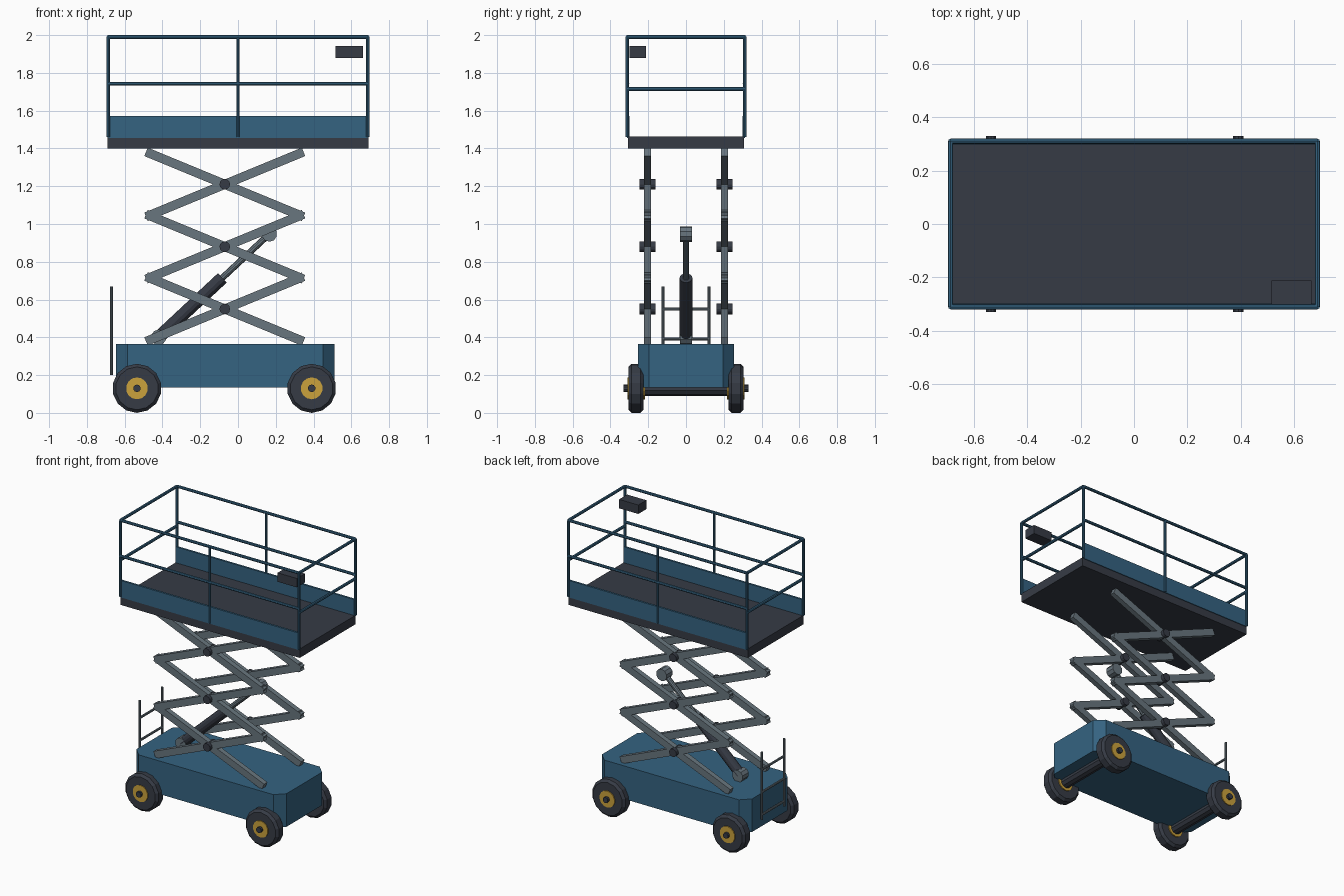
import bpy, bmesh, math
from mathutils import Vector

cube = bpy.data.objects.get("Cube")
if cube:
    bpy.data.objects.remove(cube, do_unlink=True)


def material(name, rgb):
    m = bpy.data.materials.new(name)
    m.use_nodes = True
    m.diffuse_color = (*rgb, 1)
    m.node_tree.nodes["Principled BSDF"].inputs["Base Color"].default_value = (*rgb, 1)
    return m


BLUE = material("blue paint", (0.035, 0.125, 0.22))
DARK = material("charcoal", (0.037, 0.044, 0.06))
STEEL = material("grey steel", (0.14, 0.18, 0.21))
YELLOW = material("yellow hub", (0.6, 0.36, 0.045))


def finish(bm, name, mat):
    bmesh.ops.recalc_face_normals(bm, faces=bm.faces)
    me = bpy.data.meshes.new(name)
    bm.to_mesh(me)
    bm.free()
    me.materials.append(mat)
    ob = bpy.data.objects.new(name, me)
    bpy.context.collection.objects.link(ob)
    return ob


def box(name, lo, hi, mat):
    lo, hi = Vector(lo), Vector(hi)
    bm = bmesh.new()
    bmesh.ops.create_cube(bm, size=1)
    for v in bm.verts:
        v.co = (lo + hi) / 2 + v.co * (hi - lo)
    return finish(bm, name, mat)


def rod(name, a, b, radius, mat, sides=8):
    """Round bar between two points."""
    a, b = Vector(a), Vector(b)
    bm = bmesh.new()
    bmesh.ops.create_cone(bm, cap_ends=True, segments=sides, radius1=radius,
                          radius2=radius, depth=(b - a).length)
    turn = (b - a).to_track_quat('Z', 'Y')
    for v in bm.verts:
        v.co = turn @ v.co + (a + b) / 2
    return finish(bm, name, mat)


def bevel(ob, width, angle=40):
    m = ob.modifiers.new("bevel", 'BEVEL')
    m.width, m.segments = width, 1
    m.limit_method, m.angle_limit = 'ANGLE', math.radians(angle)


# Chassis with cut vertical corners
X0, X1, Y, C = -0.645, 0.51, 0.255, 0.06
outline = [(X0 + C, -Y), (X1 - C, -Y), (X1, C - Y), (X1, Y - C),
           (X1 - C, Y), (X0 + C, Y), (X0, Y - C), (X0, C - Y)]
bm = bmesh.new()
base = bm.faces.new([bm.verts.new((x, y, 0.135)) for x, y in outline])
top = bmesh.ops.extrude_face_region(bm, geom=[base])["geom"]
bmesh.ops.translate(bm, vec=(0, 0, 0.23),
                    verts=[g for g in top if isinstance(g, bmesh.types.BMVert)])
finish(bm, "chassis", BLUE)

# Wheels and axles
WZ = 0.13
for end, x in (("rear", -0.535), ("front", 0.39)):
    rod(end + "_axle", (x, -0.23, WZ), (x, 0.23, WZ), 0.04, DARK, 10)
    for side, s in (("left", 1), ("right", -1)):
        tag = f"{end}_{side}_"
        tyre = rod(tag + "tyre", (x, s * 0.225, WZ), (x, s * 0.305, WZ), 0.13, DARK, 14)
        bevel(tyre, 0.016)
        rod(tag + "hub", (x, s * 0.218, WZ), (x, s * 0.311, WZ), 0.058, YELLOW, 14)
        rod(tag + "hub_cap", (x, s * 0.3, WZ), (x, s * 0.33, WZ), 0.02, DARK, 10)

# Scissor stack: three crossed pairs on each side
CX, SLOPE, HALF, HW = -0.07, math.atan2(0.165, 0.4), 0.451, 0.024
for side, s in (("left", 1), ("right", -1)):
    y = s * 0.204
    for level in range(3):
        z = 0.55 + 0.33 * level
        for lean, t in (("rising", -1), ("falling", 1)):
            arm = box(f"{side}_{lean}_arm_{level + 1}", (-HALF, -0.018, -HW),
                      (HALF, 0.018, HW), STEEL)
            arm.location = (CX, y, z)
            arm.rotation_euler.y = t * SLOPE
        rod(f"{side}_pivot_{level + 1}", (CX, y - 0.042, z), (CX, y + 0.042, z),
            0.028, DARK, 12)

# Lifting ram
low, high = Vector((-0.42, 0, 0.4)), Vector((0.166, 0, 0.947))
mid = low.lerp(high, 0.575)
rod("ram_barrel", low, mid, 0.034, DARK, 12)
rod("ram_rod", mid, high, 0.017, STEEL, 10)
for name, p in (("ram_lower_eye", low), ("ram_upper_eye", high)):
    rod(name, p - Vector((0, 0.033, 0)), p + Vector((0, 0.033, 0)), 0.041, STEEL, 10)

# Rear ladder
LX = -0.67
for side, s in (("left", 1), ("right", -1)):
    rod(side + "_ladder_post", (LX, s * 0.122, 0.2), (LX, s * 0.122, 0.67), 0.008, STEEL)
for i in range(3):
    z = 0.235 + 0.157 * i
    rod(f"ladder_rung_{i + 1}", (LX, -0.122, z), (LX, 0.122, z), 0.008, STEEL)

# Platform deck and toe boards
box("platform_deck", (-0.69, -0.307, 1.4), (0.69, 0.307, 1.462), DARK)
RX, RY, R = 0.686, 0.31, 0.01
for side, s in (("left", 1), ("right", -1)):
    box(side + "_toe_board", (-0.685, s * 0.305 - 0.007, 1.455),
        (0.685, s * 0.305 + 0.007, 1.573), BLUE)
    # Guard rails along the long sides
    rod(side + "_top_rail", (-RX, s * RY, 1.99), (RX, s * RY, 1.99), R, BLUE)
    rod(side + "_mid_rail", (-RX, s * RY, 1.742), (RX, s * RY, 1.742), R, BLUE)
    for name, x in (("rear", -RX), ("middle", 0), ("front", RX)):
        rod(f"{side}_{name}_post", (x, s * RY, 1.46), (x, s * RY, 1.99), R * 0.9, BLUE)

# Guard rails across the ends
for end, x in (("rear", -RX), ("front", RX)):
    rod(end + "_top_rail", (x, -RY, 1.99), (x, RY, 1.99), R, BLUE)
    rod(end + "_mid_rail", (x, -RY, 1.715), (x, RY, 1.715), R, BLUE)

# Control box
box("control_box", (0.515, -0.3, 1.88), (0.663, -0.212, 1.942), DARK)
